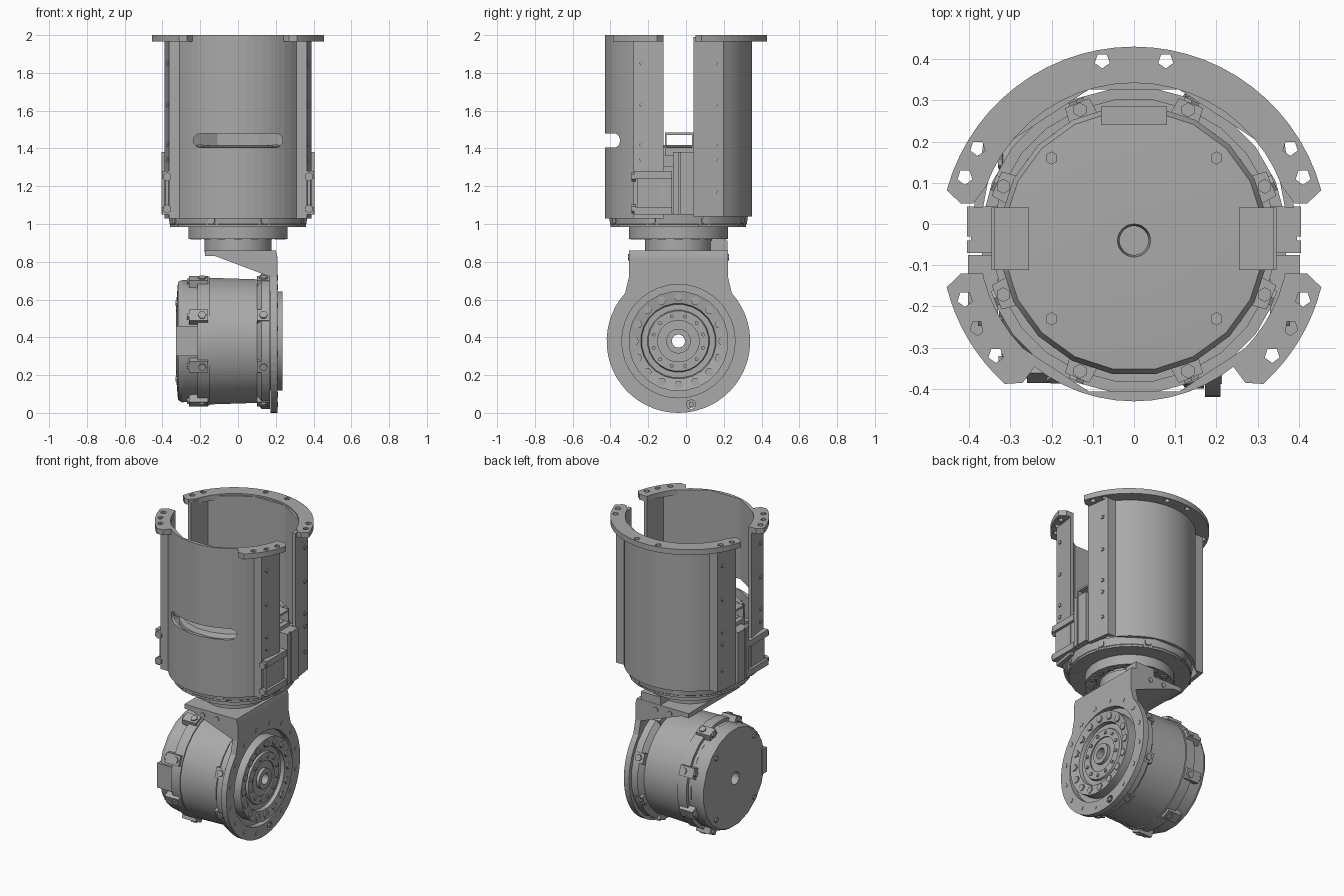
import bpy, bmesh
from math import sin, cos, pi, radians
from mathutils import Matrix, Vector

cube = bpy.data.objects.get("Cube")
if cube:
    bpy.data.objects.remove(cube)

grey = bpy.data.materials.new("machined_grey")
grey.use_nodes = True
tone = (0.4, 0.4, 0.4, 1)
grey.diffuse_color = tone
grey.node_tree.nodes["Principled BSDF"].inputs["Base Color"].default_value = tone

CY = -0.04          # shared axis offset in y
AXIS_Z = 0.38       # height of the lower drive axis


def finish(name, bm, matrix=None):
    if matrix:
        bm.transform(matrix)
    bmesh.ops.recalc_face_normals(bm, faces=bm.faces)
    mesh = bpy.data.meshes.new(name)
    bm.to_mesh(mesh)
    bm.free()
    mesh.materials.append(grey)
    ob = bpy.data.objects.new(name, mesh)
    bpy.context.collection.objects.link(ob)
    bpy.ops.object.select_all(action='DESELECT')
    ob.select_set(True)
    bpy.context.view_layer.objects.active = ob
    bpy.ops.object.shade_smooth_by_angle(angle=radians(20))
    return ob


def polar(r, deg):
    return (r * cos(radians(deg)), r * sin(radians(deg)))


def arc(r, a, b, n):
    return [polar(r, a + (b - a) * i / n) for i in range(n + 1)]


def prism_into(bm, pts, lo, hi):
    rings = [[bm.verts.new((x, y, z)) for x, y in pts] for z in (lo, hi)]
    for ring in rings:
        bm.faces.new(ring)
    n = len(pts)
    for i in range(n):
        j = (i + 1) % n
        bm.faces.new((rings[0][i], rings[0][j], rings[1][j], rings[1][i]))


def prism(name, pts, lo, hi, matrix=None):
    bm = bmesh.new()
    prism_into(bm, pts, lo, hi)
    return finish(name, bm, matrix)


def lathe(name, profile, sides, matrix=None):
    # closed profile of (radius, height) turned about z
    bm = bmesh.new()
    rings = []
    for i in range(sides):
        c, s = polar(1, 360 * (i + 0.5) / sides)
        rings.append([bm.verts.new((r * c, r * s, z)) for r, z in profile])
    n = len(profile)
    for i in range(sides):
        a, b = rings[i], rings[(i + 1) % sides]
        for k in range(n):
            m = (k + 1) % n
            bm.faces.new((a[k], a[m], b[m], b[k]))
    return finish(name, bm, matrix)


def boxes(name, spans, matrix=None):
    # each span is a low corner and a high corner
    bm = bmesh.new()
    for lo, hi in spans:
        lo, hi = Vector(lo), Vector(hi)
        m = Matrix.Translation((lo + hi) / 2) @ Matrix.Diagonal((*(hi - lo), 1))
        bmesh.ops.create_cube(bm, size=1, matrix=m)
    return finish(name, bm, matrix)


def bolts(name, spots, r, h, matrix=None, sides=6):
    # each spot is a centre and an axis direction
    bm = bmesh.new()
    for p, d in spots:
        turn = Vector(d).to_track_quat('Z', 'Y').to_matrix().to_4x4()
        bmesh.ops.create_cone(bm, cap_ends=True, segments=sides, radius1=r, radius2=r,
                              depth=h, matrix=Matrix.Translation(p) @ turn)
    return finish(name, bm, matrix)


def cut(ob, cutter):
    mod = ob.modifiers.new("cut", 'BOOLEAN')
    mod.operation, mod.solver, mod.object = 'DIFFERENCE', 'EXACT', cutter
    bpy.context.view_layer.objects.active = ob
    bpy.ops.object.modifier_apply(modifier=mod.name)
    bpy.data.objects.remove(cutter)
    ob.data.shade_flat()


def circle_spots(r, z, count, axis=None, start=0.5):
    out = []
    for i in range(count):
        x, y = polar(1, 360 * (i + start) / count)
        out.append(((r * x, r * y, z), axis or (x, y, 0)))
    return out


def drive(tag, length, m):
    # output face at local z = 0, rear cover at z = length
    ring, back = length - 0.18, length - 0.115
    lathe(tag + "_drive_housing", [
        (.035, .01), (.065, .01), (.065, .03), (.11, .03), (.11, .022), (.16, .022),
        (.165, .035), (.195, .035), (.2, .012), (.265, 0), (.265, .065), (.362, .065),
        (.362, .11), (.33, .135), (.338, ring), (.345, ring), (.345, back),
        (.325, back), (.325, back + .02), (.035, back + .02)], 24, m)
    lathe(tag + "_rear_cover", [
        (.035, back + .01), (.325, back + .01), (.328, length - .035),
        (.316, length - .012), (.2, length - .003), (.04, length - .003)], 20, m)
    # bolt lugs round both ends of the housing
    bm = bmesh.new()
    for lo, hi in ((.07, .135), (ring + .01, back + .045)):
        for i in range(8):
            a = 45 * i + 22.5
            pts = [polar(.31, a - 7), polar(.362, a - 5), polar(.362, a + 5), polar(.31, a + 7)]
            prism_into(bm, pts, lo, hi)
    finish(tag + "_housing_lugs", bm, m)
    bolts(tag + "_lug_bolts", circle_spots(.362, .1, 8) + circle_spots(.36, ring + .04, 8),
          .022, .016, m)
    bolts(tag + "_cover_bolts", circle_spots(.343, back + .048, 8, (0, 0, 1)), .018, .014, m)
    bolts(tag + "_output_bolts", circle_spots(.232, .006, 16, (0, 0, 1), 0), .023, .014, m)
    bolts(tag + "_hub_bolts", circle_spots(.135, .02, 12, (0, 0, 1)), .011, .012, m, 5)
    bolts(tag + "_rear_screws", [((x, y, length - .005), (0, 0, 1))
          for x in (-.2, .2) for y in (-.19, .2)], .016, .01, m)
    boxes(tag + "_cable_socket", [((-.08, .28, back), (.08, .325, length - .002))], m)


upper = Matrix.Translation((0, CY, 0))
upper_drive = Matrix.Translation((0, CY, .92))
lower = Matrix(((0, 0, -1, .235), (0, -1, 0, CY), (-1, 0, 0, AXIS_Z), (0, 0, 0, 1)))
drive("upper", .5, upper_drive)
drive("lower", .565, lower)

# Two half shells with flat screw strips beside the side slots
outer = arc(.39, 37.6, 142.4, 16)
inner = arc(.382, 140, 40, 3)
half = ([(.388, .08), (.365, .238)] + outer + [(-.365, .238), (-.388, .08), (-.366, .08), (-.34, .215)]
        + inner + [(.34, .215), (.366, .08)])
prism("back_shell", half, 1.04, 1.99, upper)
front_shell = prism("front_shell", [(x, -y) for x, y in half], 1.03, 2.0, upper)

# Rounded cable slot in the front shell
slot = [(s * (.2 + .037 * cos(t)), 1.442 + s * .037 * sin(t))
        for s in (1, -1) for t in [pi * i / 6 - pi / 2 for i in range(7)]]
to_xz = Matrix(((1, 0, 0, 0), (0, 0, 1, 0), (0, 1, 0, 0), (0, 0, 0, 1)))
cut(front_shell, prism("slot_cutter", slot, -.5, -.26, to_xz))

# Mounting flange: one back arc and two front corners, drilled
back_flange = prism("back_flange", [(.39, .09), (.42, .09)] + arc(.47, 15, 165, 28)
                    + [(-.42, .09), (-.39, .09)] + arc(.382, 160, 20, 20), 1.965, 2.0, upper)
holes = [((s * x, y, 1.98), (0, 0, 1)) for s in (-1, 1)
         for x, y in ((.077, .396), (.379, .184), (.41, .114))]
cut(back_flange, bolts("hole_cutter", holes, .019, .2, None, 5))
for s, side in ((1, "left"), (-1, "right")):
    pts = [(.37, -.08), (.42, -.08)] + arc(.468, -14, -48, 8) + [(.27, -.345), (.24, -.305)] \
        + arc(.375, -50, -15, 6)
    corner = prism(side + "_front_flange", [(s * x, y) for x, y in pts], 1.965, 2.0, upper)
    holes = [((s * x, y, 1.98), (0, 0, 1)) for x, y in ((.41, -.182), (.379, -.252), (.335, -.318))]
    cut(corner, bolts("hole_cutter", holes, .019, .2, None, 5))

    # Side details: screws, clamp frame, post and bridge in the slot
    bolts(side + "_strip_screws", [((s * .372, CY + y, z), (s, 0, 0)) for y in (-.195, .195)
          for z in (1.17, 1.34, 1.42, 1.63, 1.85)], .013, .012, None, 5)

    def span(x0, x1, y0, y1, z0, z1):
        return ((min(s * x0, s * x1), y0, z0), (max(s * x0, s * x1), y1, z1))

    boxes(side + "_clamp_frame", [
        span(.33, .402, -.275, -.075, 1.24, 1.28), span(.33, .402, -.275, -.075, 1.05, 1.09),
        span(.33, .385, -.26, -.075, 1.09, 1.24)])
    boxes(side + "_slot_post", [span(.33, .405, -.07, -.04, 1.05, 1.38),
                                span(.33, .405, -.03, .042, 1.05, 1.38),
                                span(.33, .395, -.05, -.02, 1.05, 1.38)])
    boxes(side + "_slot_bridge", [
        span(.255, .34, -.112, .04, 1.472, 1.485), span(.255, .34, -.112, -.104, 1.38, 1.475),
        span(.255, .34, .032, .04, 1.38, 1.475), span(.255, .345, -.112, .04, 1.36, 1.405)])
    bolts(side + "_clamp_bolts", [((s * .375, -.278, z), (0, 1, 0)) for z in (1.08, 1.25)],
          .024, .02)

# Ring below the shell, and the neck under it
lathe("shell_base_ring", [(.25, .99), (.355, .99), (.365, 1.0), (.372, 1.05), (.25, 1.05)], 24, upper)
bolts("base_ring_bolts", circle_spots(.325, .99, 16, (0, 0, 1)), .02, .012, upper)
lathe("swivel_neck", [(.035, .85), (.178, .85), (.178, .935), (.035, .935)], 24, upper)
boxes("neck_stop", [((.03, .13, .85), (.17, .22, .912))])

# Angle bracket: round drilled plate with a wedge shoulder
to_yz = Matrix(((0, 0, 1, 0), (1, 0, 0, CY), (0, 1, 0, AXIS_Z), (0, 0, 0, 1)))
plate = prism("bracket_plate", [(-.262, .44), (-.262, .34)] + arc(.38, 138, 402, 40)
              + [(.262, .34), (.262, .44)], .172, .21, to_yz)
cut(plate, prism("bore_cutter", arc(.3, 0, 350, 35), .1, .3, to_yz))
cut(plate, bolts("bolt_hole_cutter", circle_spots(.342, .04, 16, (0, 0, 1)), .025, .1, lower, 8))
bolts("plate_bolts", circle_spots(.342, .043, 16, (0, 0, 1)), .015, .042, lower, 5)
prism("bracket_shoulder", [(-.175, .86), (.2, .86), (.21, .82), (.21, .72), (.172, .72), (-.12, .83),
                           (-.175, .83)], CY - .262, CY + .262, to_xz)
bolts("bracket_bolts", [((x, CY + s * .262, .825), (0, 1, 0)) for x in (-.04, .06) for s in (-1, 1)],
      .017, .012)
